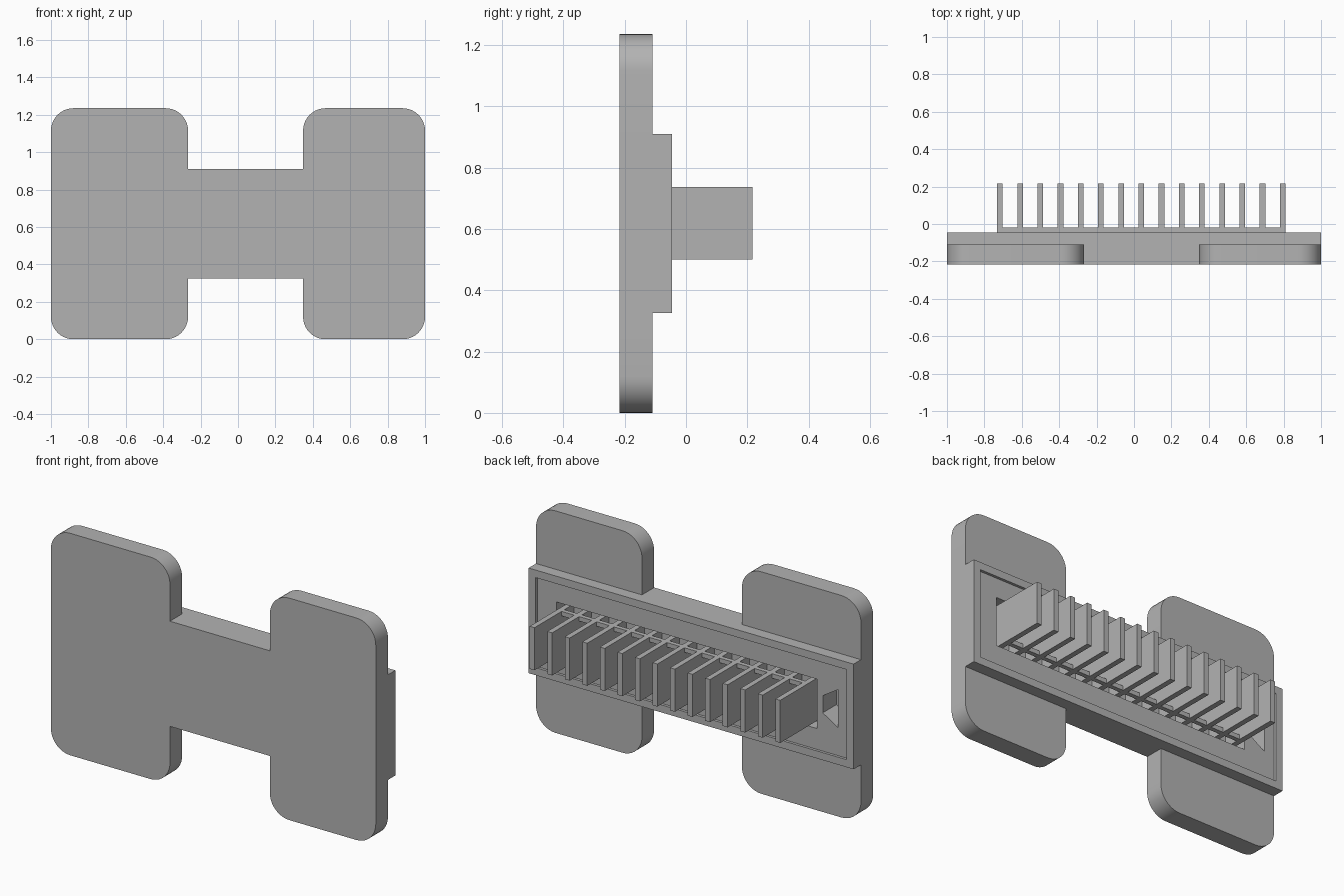
import bpy, bmesh
from math import cos, sin, pi, radians

cube = bpy.data.objects.get("Cube")
if cube:
    bpy.data.objects.remove(cube, do_unlink=True)

grey = bpy.data.materials.new("plain grey")
grey.use_nodes = True
colour = (0.45, 0.45, 0.45, 1)
grey.diffuse_color = colour
grey.node_tree.nodes["Principled BSDF"].inputs["Base Color"].default_value = colour


def prism(name, outline, y0, y1):
    """Extrude an x-z outline from y0 to y1."""
    bm = bmesh.new()
    face = bm.faces.new([bm.verts.new((x, y0, z)) for x, z in outline])
    new = bmesh.ops.extrude_face_region(bm, geom=[face])["geom"]
    for v in new:
        if isinstance(v, bmesh.types.BMVert):
            v.co.y = y1
    bmesh.ops.recalc_face_normals(bm, faces=bm.faces)
    mesh = bpy.data.meshes.new(name)
    bm.to_mesh(mesh)
    bm.free()
    mesh.materials.append(grey)
    obj = bpy.data.objects.new(name, mesh)
    bpy.context.collection.objects.link(obj)
    return obj


def box(name, x0, x1, y0, y1, z0, z1):
    return prism(name, [(x0, z0), (x1, z0), (x1, z1), (x0, z1)], y0, y1)


def rounded(x0, x1, z0, z1, r, steps=10):
    """Rounded rectangle outline."""
    corners = [(x1 - r, z1 - r), (x0 + r, z1 - r), (x0 + r, z0 + r), (x1 - r, z0 + r)]
    points = []
    for i, (cx, cz) in enumerate(corners):
        for k in range(steps + 1):
            a = (i + k / steps) * pi / 2
            points.append((cx + r * cos(a), cz + r * sin(a)))
    return points


def combine(target, other, operation):
    """Apply a boolean and remove the helper."""
    other.hide_render = True
    mod = target.modifiers.new(operation, "BOOLEAN")
    mod.operation = operation
    mod.solver = "EXACT"
    mod.object = other
    bpy.context.view_layer.objects.active = target
    bpy.ops.object.modifier_apply(modifier=mod.name)
    bpy.data.objects.remove(other, do_unlink=True)


FRONT, BACK, HEIGHT = -0.217, -0.045, 1.235

# Body: cross bar joined to two rounded plates
body = box("connector_body", -1, 1, FRONT, BACK, 0.325, 0.91)
for x0, x1 in ((-1, -0.267), (0.348, 1)):
    combine(body, prism("plate", rounded(x0, x1, 0, HEIGHT, 0.12), FRONT, -0.11), "UNION")

# Shallow recess, fin pocket and tapered key hole in the back
combine(body, box("recess", -0.957, 0.957, BACK - 0.015, 0.1, 0.367, 0.868), "DIFFERENCE")
combine(body, box("pocket", -0.765, 0.84, -0.13, 0.1, 0.483, 0.758), "DIFFERENCE")
key = [(-0.895, 0.52), (-0.8, 0.58), (-0.8, 0.675), (-0.895, 0.735)]
combine(body, prism("key_hole", key, -0.18, 0.1), "DIFFERENCE")

bpy.ops.object.select_all(action="DESELECT")
body.select_set(True)
bpy.context.view_layer.objects.active = body
bpy.ops.object.shade_smooth_by_angle(angle=radians(30))

# Row of upright fins
FIRST, STEP, COUNT, HALF = -0.717, 0.108, 15, 0.015
for i in range(COUNT):
    x = FIRST + i * STEP
    box(f"fin_{i + 1}", x - HALF, x + HALF, -0.13, 0.217, 0.5, 0.737)

# Rails that tie the fins together between each pair
for i in range(COUNT - 1):
    x0 = FIRST + i * STEP + HALF
    x1 = x0 + STEP - 2 * HALF
    for side, z in (("lower", 0.5), ("upper", 0.712)):
        box(f"{side}_rail_{i + 1}", x0, x1, -0.045, -0.02, z, z + 0.025)
